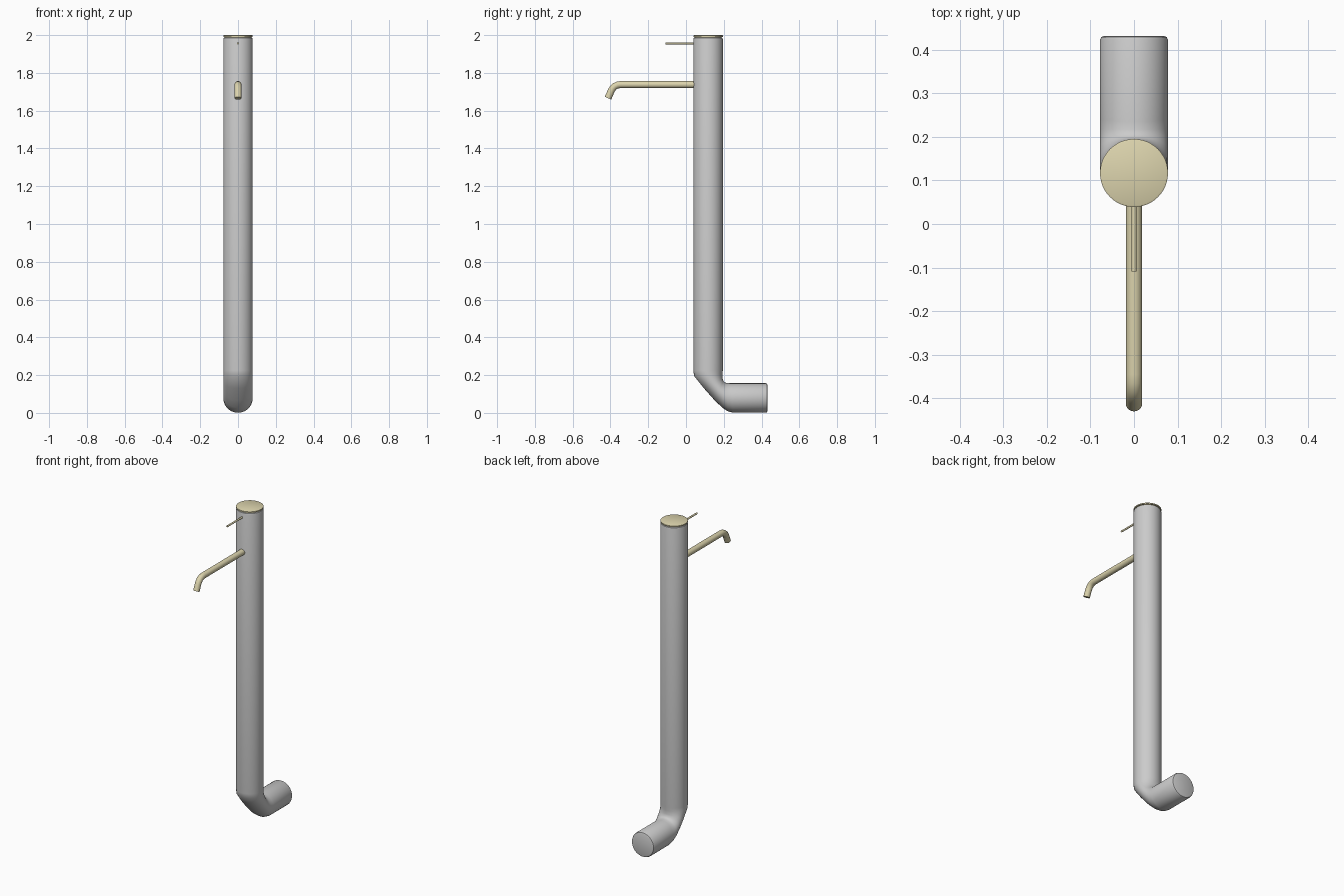
import bpy, bmesh, math
from mathutils import Vector

if "Cube" in bpy.data.objects:
    bpy.data.objects.remove(bpy.data.objects["Cube"])

cream = bpy.data.materials.new("cream")
cream.diffuse_color = (0.72, 0.66, 0.42, 1)
cream.use_nodes = True
cream.node_tree.nodes["Principled BSDF"].inputs["Base Color"].default_value = cream.diffuse_color


def loft(name, pairs, sides=48, mat=None, angle=35):
    """Tube through rings, each given by two opposite (y, z) points and a half width in x."""
    bm = bmesh.new()
    rings = []
    for a, b, w in pairs:
        a, b = Vector((0, *a)), Vector((0, *b))
        mid, half = (a + b) / 2, (a - b) / 2
        rings.append([bm.verts.new(mid + half * math.cos(t) + Vector((w * math.sin(t), 0, 0)))
                      for t in (2 * math.pi * i / sides for i in range(sides))])
    for r, s in zip(rings, rings[1:]):
        for i in range(sides):
            j = (i + 1) % sides
            bm.faces.new((r[i], r[j], s[j], s[i]))
    bm.faces.new(rings[0])
    bm.faces.new(rings[-1])
    bmesh.ops.recalc_face_normals(bm, faces=bm.faces)
    me = bpy.data.meshes.new(name)
    bm.to_mesh(me)
    bm.free()
    ob = bpy.data.objects.new(name, me)
    bpy.context.collection.objects.link(ob)
    if mat:
        me.materials.append(mat)
    bpy.ops.object.select_all(action='DESELECT')
    ob.select_set(True)
    bpy.context.view_layer.objects.active = ob
    bpy.ops.object.shade_smooth_by_angle(angle=math.radians(angle))
    return ob


def path_rings(points, radius):
    """Round rings square to a path of (y, z) points."""
    pts = [Vector(p) for p in points]
    out = []
    for i, p in enumerate(pts):
        d = (pts[min(i + 1, len(pts) - 1)] - pts[max(i - 1, 0)]).normalized()
        n = Vector((-d.y, d.x)) * radius
        out.append((p + n, p - n, radius))
    return out


R, Y = 0.078, 0.117


def level(z, r=R):
    return ((Y - r, z), (Y + r, z), r)


# Upright pipe with elbow and rear outlet, outer point first
loft("pipe", [
    level(1.987, 0.072), level(1.985, 0.076), level(1.978), level(0.225),
    ((0.043, 0.195), (0.193, 0.205), R),
    ((0.095, 0.13), (0.194, 0.182), R),
    ((0.152, 0.066), (0.198, 0.168), R),
    ((0.192, 0.028), (0.206, 0.161), R),
    ((0.22, 0.009), (0.217, 0.158), R),
    ((0.25, 0.001), (0.235, 0.157), R),
    ((0.422, 0.001), (0.422, 0.157), R),
    ((0.429, 0.004), (0.429, 0.154), 0.075),
    ((0.432, 0.012), (0.432, 0.146), 0.067)])

# Top cap, softly shaded, sitting over a narrow shadow gap
loft("top_cap", [level(1.98, 0.07), level(1.99, 0.071), level(1.991), level(1.998),
                 level(2.0, 0.074)], mat=cream, angle=60)

# Spout with a downturned end
loft("spout", path_rings([(0.06, 1.738), (-0.345, 1.738), (-0.362, 1.736), (-0.377, 1.729),
                          (-0.389, 1.717), (-0.397, 1.703), (-0.413, 1.666)], 0.0185),
     sides=32, mat=cream)

# Thin control lever
loft("lever", path_rings([(0.06, 1.956), (-0.109, 1.956)], 0.0055), sides=16, mat=cream)
